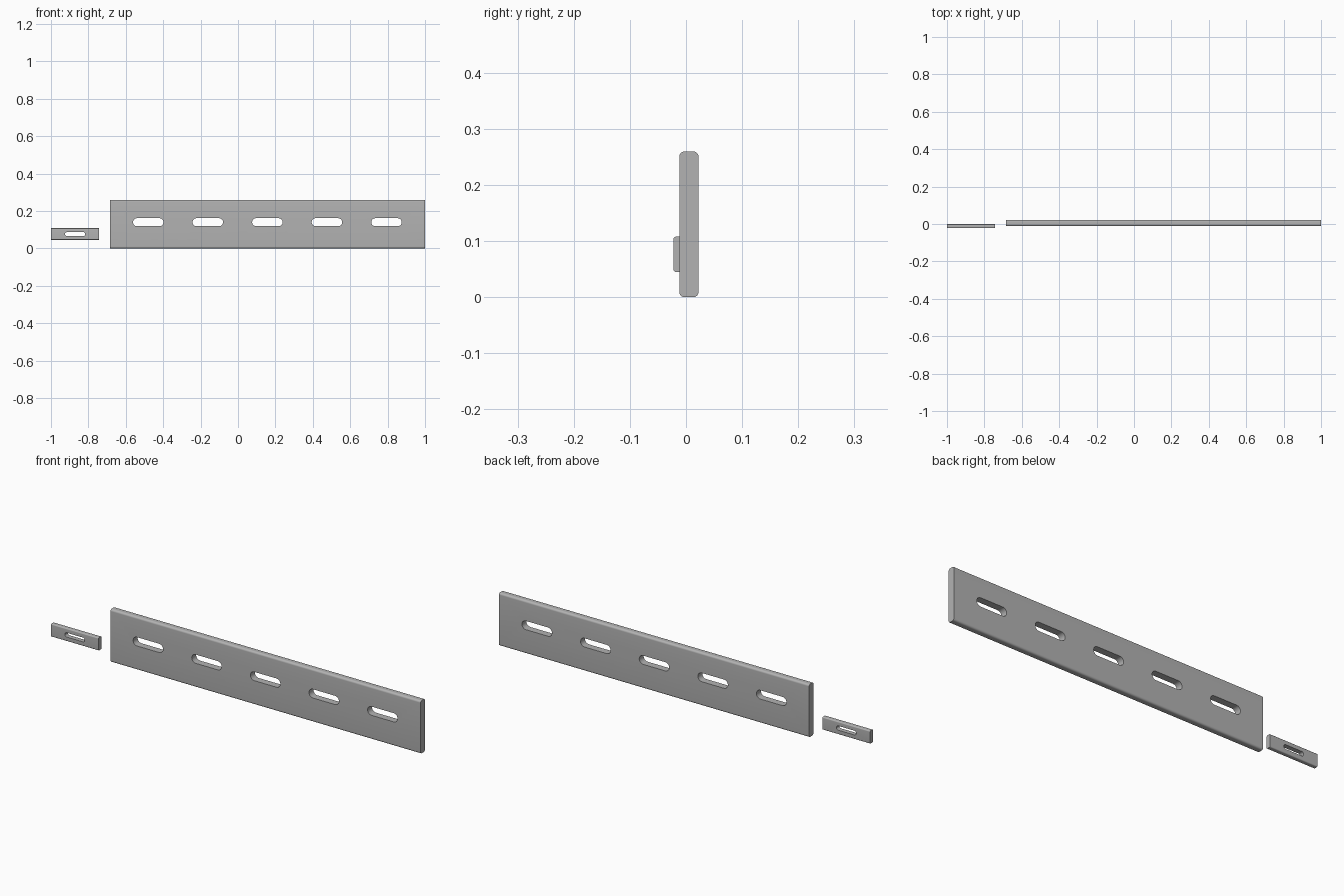
import bpy
import bmesh
import math

default_cube = bpy.data.objects.get("Cube")
if default_cube:
    bpy.data.objects.remove(default_cube, do_unlink=True)

steel = bpy.data.materials.new("grey_steel")
steel.use_nodes = True
GREY = (0.45, 0.45, 0.45, 1.0)
steel.diffuse_color = GREY
steel.node_tree.nodes["Principled BSDF"].inputs["Base Color"].default_value = GREY


def extruded(name, points, axis, depth):
    """Solid made by sweeping a closed outline along one axis vector."""
    bm = bmesh.new()
    face = bm.faces.new([bm.verts.new(p) for p in points])
    swept = bmesh.ops.extrude_face_region(bm, geom=[face])["geom"]
    verts = [g for g in swept if isinstance(g, bmesh.types.BMVert)]
    bmesh.ops.translate(bm, verts=verts, vec=[a * depth for a in axis])
    bmesh.ops.recalc_face_normals(bm, faces=bm.faces)
    mesh = bpy.data.meshes.new(name)
    bm.to_mesh(mesh)
    bm.free()
    mesh.materials.append(steel)
    obj = bpy.data.objects.new(name, mesh)
    bpy.context.collection.objects.link(obj)
    return obj


def rounded_outline(u0, u1, v0, v1, radius, steps):
    """Rounded rectangle outline as (u, v) pairs."""
    corners = [(u1 - radius, v1 - radius), (u0 + radius, v1 - radius),
               (u0 + radius, v0 + radius), (u1 - radius, v0 + radius)]
    outline = []
    for quarter, (cu, cv) in enumerate(corners):
        for i in range(steps + 1):
            a = math.pi / 2 * (quarter + i / steps)
            outline.append((cu + radius * math.cos(a), cv + radius * math.sin(a)))
    return outline


def slotted_plate(name, x, y, z, edge_radius, slot_centres, slot_z, slot_len, slot_h):
    # Bar with rounded long edges and square ends
    profile = rounded_outline(*y, *z, edge_radius, 8)
    plate = extruded(name, [(x[0], py, pz) for py, pz in profile], (1, 0, 0), x[1] - x[0])

    # Round-ended slots cut right through
    for cx in slot_centres:
        r = slot_h / 2
        straight = slot_len / 2 - r
        outline = []
        for side in (1, -1):
            for i in range(17):
                a = math.pi * (i / 16 - 0.5)
                outline.append((cx + side * (straight + r * math.cos(a)), -0.1,
                                slot_z + side * r * math.sin(a)))
        cutter = extruded("slot_cutter", outline, (0, 1, 0), 0.2)
        cutter.hide_render = True
        cut = plate.modifiers.new("slot", 'BOOLEAN')
        cut.operation = 'DIFFERENCE'
        cut.solver = 'EXACT'
        cut.object = cutter
        bpy.ops.object.select_all(action='DESELECT')
        bpy.context.view_layer.objects.active = plate
        plate.select_set(True)
        bpy.ops.object.modifier_apply(modifier=cut.name)
        bpy.data.objects.remove(cutter, do_unlink=True)

    bpy.ops.object.shade_smooth_by_angle(angle=math.radians(30))
    return plate


# Long plate with five evenly spaced slots
slotted_plate("long_plate", (-0.684, 1.0), (-0.012, 0.0225), (0.0, 0.26), 0.01,
              [0.157 + 0.3185 * i for i in range(-2, 3)], 0.14, 0.163, 0.043)

# Short plate with a single slot
slotted_plate("short_plate", (-1.0, -0.742), (-0.0225, 0.0), (0.045, 0.108), 0.005,
              [-0.871], 0.0765, 0.108, 0.021)
